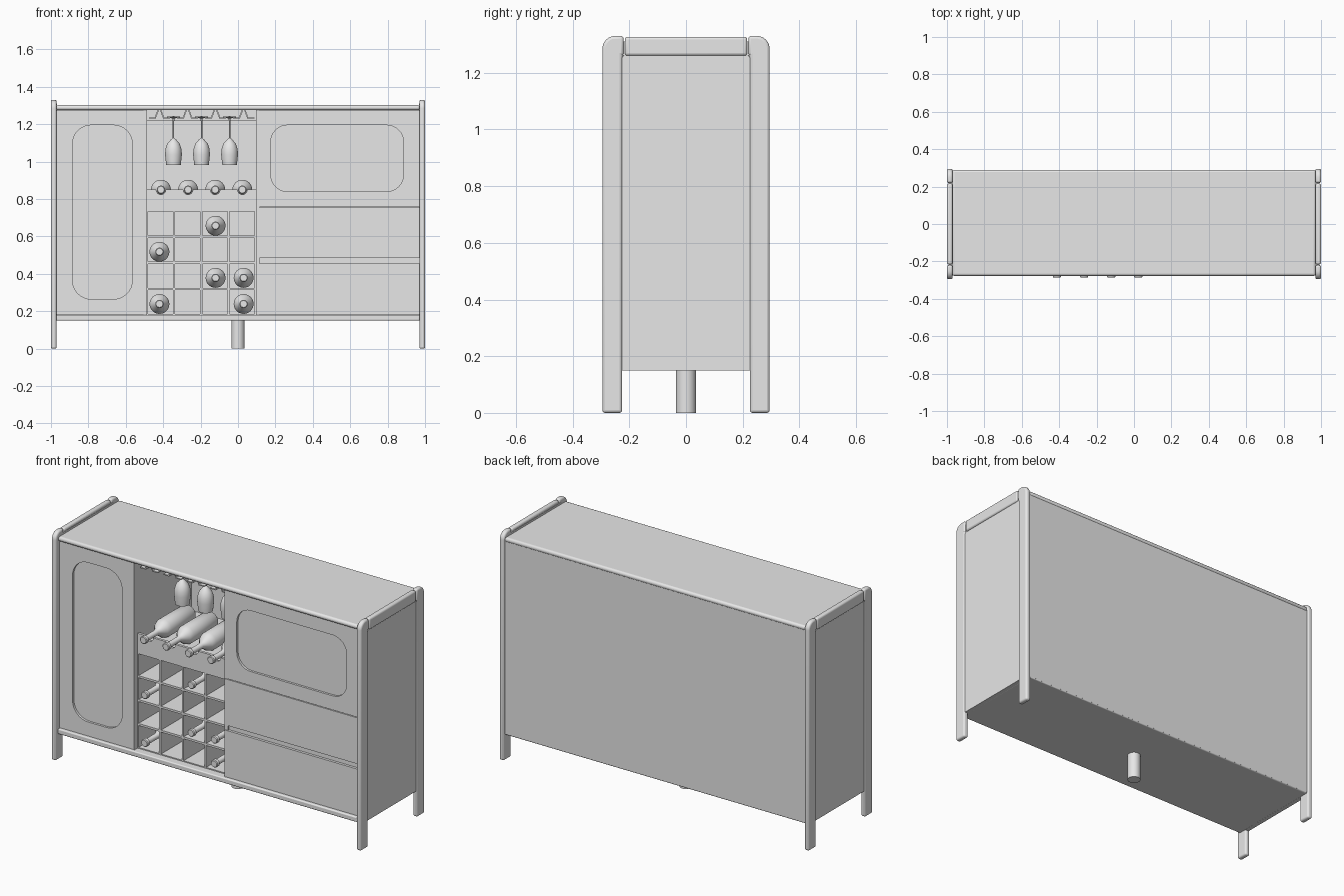
import bpy, bmesh, math
from mathutils import Matrix, Vector

if "Cube" in bpy.data.objects:
    bpy.data.objects.remove(bpy.data.objects["Cube"], do_unlink=True)

grey = bpy.data.materials.new("plain grey")
grey.use_nodes = True
GREY = (0.8, 0.8, 0.8, 1)
grey.diffuse_color = GREY
grey.node_tree.nodes["Principled BSDF"].inputs["Base Color"].default_value = GREY
parts = []


def add(name, mesh, bevel=0, segments=3):
    obj = bpy.data.objects.new(name, mesh)
    bpy.context.collection.objects.link(obj)
    if not mesh.materials:
        mesh.materials.append(grey)
    if bevel:
        mod = obj.modifiers.new("bevel", "BEVEL")
        mod.width, mod.segments = bevel, segments
        mod.limit_method, mod.angle_limit = "ANGLE", math.radians(40)
    parts.append(obj)
    return obj


def box(name, x, y, z, bevel=0):
    """Box from (min, max) pairs."""
    bm = bmesh.new()
    bmesh.ops.create_cube(bm, size=1)
    for v in bm.verts:
        v.co = Vector([a[0] + (c + 0.5) * (a[1] - a[0]) for a, c in zip((x, y, z), v.co)])
    mesh = bpy.data.meshes.new(name)
    bm.to_mesh(mesh)
    bm.free()
    return add(name, mesh, bevel)


def prism(name, loops, span, axis="y", bevel=0):
    """Filled outline (later loops are holes) extruded over span along x or y."""
    curve = bpy.data.curves.new(name, "CURVE")
    curve.dimensions, curve.fill_mode = "2D", "BOTH"
    curve.extrude = (span[1] - span[0]) / 2
    for pts in loops:
        spline = curve.splines.new("POLY")
        spline.points.add(len(pts) - 1)
        for p, (u, v) in zip(spline.points, pts):
            p.co = (u, v, 0, 1)
        spline.use_cyclic_u = True
    temp = bpy.data.objects.new(name, curve)
    bpy.context.collection.objects.link(temp)
    deps = bpy.context.evaluated_depsgraph_get()
    mesh = bpy.data.meshes.new_from_object(temp.evaluated_get(deps))
    bpy.data.objects.remove(temp, do_unlink=True)
    mid = (span[0] + span[1]) / 2
    if axis == "y":
        basis = Matrix(((1, 0, 0, 0), (0, 0, -1, mid), (0, 1, 0, 0), (0, 0, 0, 1)))
    else:
        basis = Matrix(((0, 0, 1, mid), (1, 0, 0, 0), (0, 1, 0, 0), (0, 0, 0, 1)))
    mesh.transform(basis)
    bm = bmesh.new()
    bm.from_mesh(mesh)
    bmesh.ops.remove_doubles(bm, verts=bm.verts, dist=1e-5)
    bmesh.ops.recalc_face_normals(bm, faces=bm.faces)
    bm.to_mesh(mesh)
    bm.free()
    return add(name, mesh, bevel)


def lathe(name, profile, steps=32):
    """Mesh turned around z from (radius, height) points."""
    bm = bmesh.new()
    verts = [bm.verts.new((r, 0, h)) for r, h in profile]
    edges = [bm.edges.new(pair) for pair in zip(verts, verts[1:])]
    bmesh.ops.spin(bm, geom=verts + edges, axis=(0, 0, 1), cent=(0, 0, 0),
                   angle=2 * math.pi, steps=steps)
    bmesh.ops.remove_doubles(bm, verts=bm.verts, dist=1e-5)
    bmesh.ops.recalc_face_normals(bm, faces=bm.faces)
    mesh = bpy.data.meshes.new(name)
    bm.to_mesh(mesh)
    bm.free()
    return mesh


def arc(cx, cz, r, start, end, n=8):
    return [(cx + r * math.cos(math.radians(start + (end - start) * i / n)),
             cz + r * math.sin(math.radians(start + (end - start) * i / n)))
            for i in range(n + 1)]


def rect(x, z):
    return [(x[0], z[0]), (x[1], z[0]), (x[1], z[1]), (x[0], z[1])]


def rounded(x, z, r):
    return (arc(x[1] - r, z[1] - r, r, 0, 90) + arc(x[0] + r, z[1] - r, r, 90, 180)
            + arc(x[0] + r, z[0] + r, r, 180, 270) + arc(x[1] - r, z[0] + r, r, 270, 360))


# Main levels
SIDE, LEFT, RIGHT = 0.972, -0.487, 0.095
FLOOR, CEIL, FRONT, BACK = 0.18, 1.275, -0.262, 0.285

# End frames: rounded posts, rail between them and a recessed panel
for s, tag in ((1, "left"), (-1, "right")):
    span = sorted((s * 0.97, s * 1.0))
    for t, place in ((-1, "front"), (1, "back")):
        outline = [(t * 0.295, 0), (t * 0.225, 0), (t * 0.225, 1.26), (t * 0.22, 1.26), (t * 0.22, 1.33)]
        outline += [(t * y, z) for y, z in arc(0.25, 1.285, 0.045, 90, 0)]
        prism(f"{tag}_{place}_post", [outline], span, "x", 0.01).modifiers[0].use_clamp_overlap = False
    box(f"{tag}_top_rail", span, (-0.216, 0.216), (1.26, 1.327), 0.01)
    box(f"{tag}_side_panel", sorted((s * 0.968, s * 0.992)), (-0.23, 0.23), (0.15, 1.31))

# Carcass
box("top_board", (-SIDE, SIDE), (-0.277, 0.289), (CEIL, 1.302), 0.012)
box("bottom_board", (-SIDE, SIDE), (-0.275, BACK), (0.15, FLOOR), 0.006)
box("back_panel", (-SIDE, SIDE), (0.265, BACK), (0.155, 1.285))
for x, tag in ((LEFT, "right"), (RIGHT, "left")):
    side = -1 if x == LEFT else 1
    box(f"{tag}_partition", sorted((x, x + side * 0.02)), (-0.258, 0.27), (FLOOR, CEIL))
add("centre_leg", lathe("centre_leg", [(0, 0), (0.035, 0), (0.035, 0.155), (0, 0.155)]))


# Doors with a recessed rounded field
def door(name, x, z, field_x, field_z, r):
    prism(name, [rect(x, z), rounded(field_x, field_z, r)], (FRONT, FRONT + 0.02))
    box(name + "_field", x, (FRONT + 0.013, FRONT + 0.026), z)


door("tall_door", (-SIDE, LEFT), (0.183, 1.272), (-0.885, -0.565), (0.265, 1.195), 0.1)
door("flap_door", (RIGHT, SIDE), (0.758, 1.272), (0.175, 0.885), (0.84, 1.195), 0.09)

# Drawers with a finger strip between them
for name, z, y in (("upper_drawer", (0.485, 0.754), FRONT), ("lower_drawer", (0.183, 0.455), FRONT),
                   ("finger_strip", (0.45, 0.49), FRONT + 0.015)):
    box(name, (RIGHT, SIDE), (y, y + 0.03), z)

# Bottle grid
GRID_TOP, GRID_FRONT = 0.738, -0.23
pitch_x, pitch_z = (RIGHT - LEFT) / 4, (GRID_TOP - FLOOR) / 4
for i in range(5):
    x, z = LEFT + i * pitch_x, FLOOR + i * pitch_z
    box(f"grid_upright_{i}", (max(LEFT, x - 0.006), min(RIGHT, x + 0.006)),
        (GRID_FRONT, 0.265), (FLOOR, GRID_TOP))
    box(f"grid_shelf_{i}", (LEFT, RIGHT), (GRID_FRONT, 0.265), (z - 0.006, z + 0.006))

# Scalloped cradle board above the grid
cradle_x = [-0.412 + i * 0.145 for i in range(4)]
outline = [(LEFT, 0.735), (RIGHT, 0.735), (RIGHT, 0.85)]
for x in reversed(cradle_x):
    outline += arc(x, 0.85, 0.026, 0, -180)
prism("cradle_board", [outline + [(LEFT, 0.85)]], (GRID_FRONT, GRID_FRONT + 0.015))
box("niche_floor", (LEFT, RIGHT), (GRID_FRONT + 0.01, 0.265), (0.74, 0.795))

# Lying bottles, necks to the front
bottle = lathe("bottle", [(0, 0), (0.018, 0), (0.022, 0.004), (0.022, 0.022), (0.016, 0.025),
                          (0.016, 0.12), (0.024, 0.14), (0.044, 0.165), (0.053, 0.19),
                          (0.053, 0.41), (0.046, 0.42), (0, 0.42)])
bottle.transform(Matrix.Rotation(math.radians(-90), 4, "X"))
for i, x in enumerate(cradle_x):
    add(f"cradle_bottle_{i}", bottle).location = (x, -0.287, 0.85)
for col, row in ((2, 3), (0, 2), (2, 1), (3, 1), (0, 0), (3, 0)):
    add(f"grid_bottle_{col}_{row}", bottle).location = (
        -0.42 + col * 0.15, -0.265, FLOOR + row * pitch_z + 0.059)

# Hanging glasses and the hooked rails that hold them
glass = lathe("glass", [(0, 0.006), (0.034, 0.003), (0.034, 0), (0.006, -0.006), (0.004, -0.02),
                        (0.004, -0.11), (0.015, -0.12), (0.033, -0.14), (0.043, -0.17),
                        (0.045, -0.2), (0.039, -0.255), (0.037, -0.255), (0.042, -0.2),
                        (0.04, -0.17), (0.03, -0.142), (0, -0.125)])
hooks = []
for i in range(3):
    x = -0.345 + i * 0.15
    add(f"glass_{i}", glass).location = (x, -0.02, 1.237)
    hooks += [(x, -1), (x, 1)]
for i, (x, s) in enumerate([(-0.495, 1)] + hooks + [(0.105, -1)]):
    hook = [(0.072, CEIL), (0.055, 1.23), (0.018, 1.23), (0.018, 1.236), (0.05, 1.236), (0.064, CEIL)]
    prism(f"glass_rail_{i}", [[(x + s * u, z) for u, z in hook]], (-0.22, 0.2))
box("rack_back_strip", (LEFT, RIGHT), (0.2, 0.215), (1.22, CEIL))

# Smooth shading on round parts, sharp edges kept
bpy.ops.object.select_all(action="DESELECT")
for obj in parts:
    obj.select_set(True)
bpy.context.view_layer.objects.active = parts[0]
bpy.ops.object.shade_smooth_by_angle(angle=math.radians(35))
